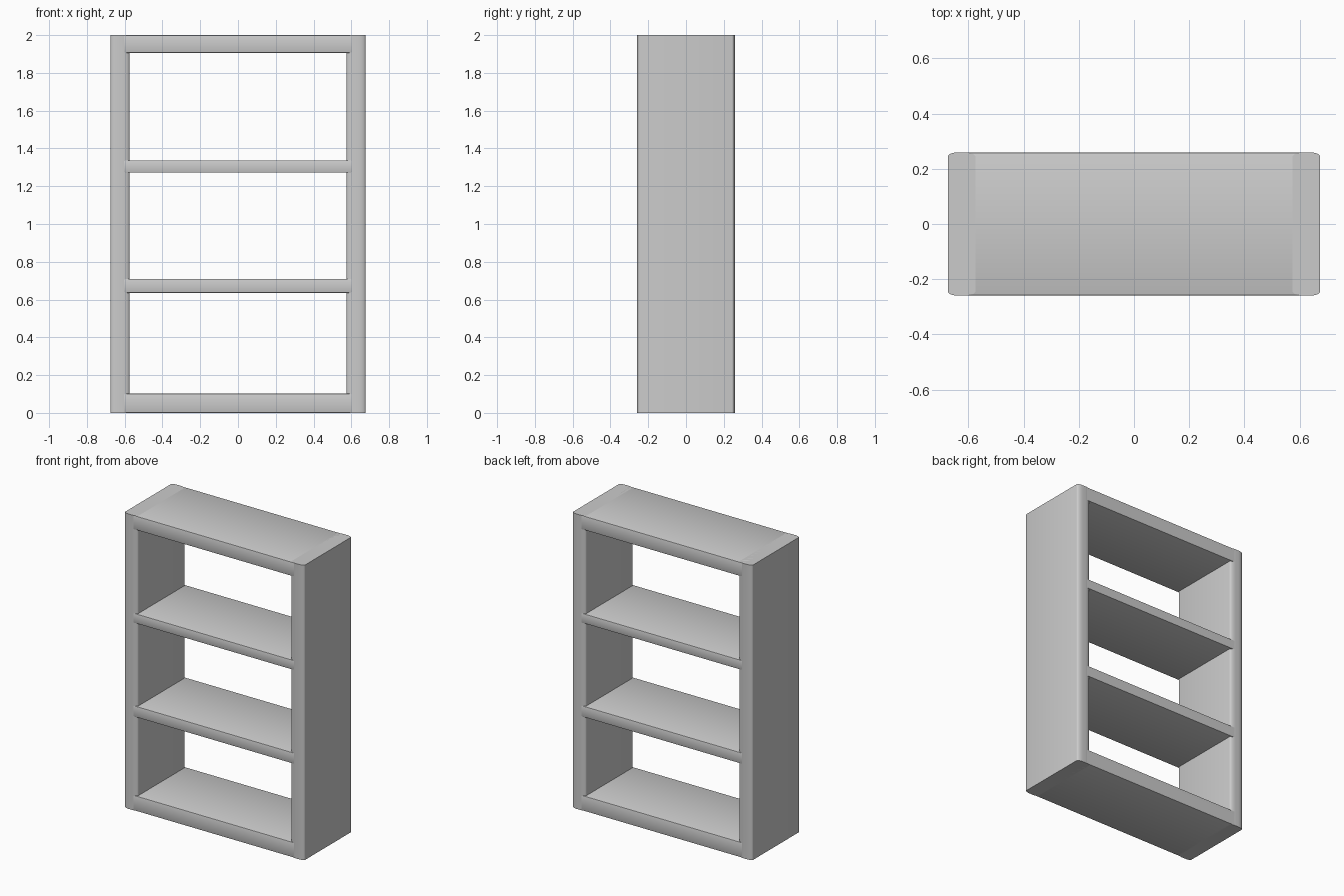
import bpy, bmesh, math

if "Cube" in bpy.data.objects:
    bpy.data.objects.remove(bpy.data.objects["Cube"])

HALF_DEPTH = 0.26
HEIGHT = 2.0


def finish(bm, name):
    bmesh.ops.recalc_face_normals(bm, faces=bm.faces)
    mesh = bpy.data.meshes.new(name)
    bm.to_mesh(mesh)
    bm.free()
    ob = bpy.data.objects.new(name, mesh)
    bpy.context.collection.objects.link(ob)
    bpy.ops.object.select_all(action='DESELECT')
    ob.select_set(True)
    bpy.context.view_layer.objects.active = ob
    bpy.ops.object.shade_smooth_by_angle(angle=math.radians(30))
    return ob


def side_panel(name, x):
    # upright board with softly rounded front and back edges
    half_w, rx, ry, steps = 0.05, 0.04, 0.016, 8
    bm = bmesh.new()
    verts = []
    for q, (sx, sy) in enumerate([(1, 1), (-1, 1), (-1, -1), (1, -1)]):
        for i in range(steps + 1):
            a = math.pi / 2 * (q + i / steps)
            verts.append(bm.verts.new((x + sx * (half_w - rx) + rx * math.cos(a),
                                       sy * (HALF_DEPTH - ry) + ry * math.sin(a), 0)))
    base = bm.faces.new(verts)
    ext = bmesh.ops.extrude_face_region(bm, geom=[base])
    top = [v for v in ext["geom"] if isinstance(v, bmesh.types.BMVert)]
    bmesh.ops.translate(bm, verts=top, vec=(0, 0, HEIGHT))
    finish(bm, name)


def board(name, z0, z1, half_len):
    # horizontal board whose ends are let into the uprights
    bm = bmesh.new()
    bmesh.ops.create_cube(bm, size=1)
    for v in bm.verts:
        v.co = (v.co.x * 2 * half_len, v.co.y * 2 * 0.2592,
                (z0 + z1) / 2 + v.co.z * (z1 - z0))
    edges = [e for e in bm.edges if abs(e.verts[0].co.x - e.verts[1].co.x) > 0.1]
    bmesh.ops.bevel(bm, geom=edges, offset=0.004, segments=2, profile=0.5, affect='EDGES')
    finish(bm, name)


# uprights
for side, x in (("left", -0.625), ("right", 0.625)):
    side_panel(side + "_side_panel", x)

# boards
board("bottom_board", 0.0, 0.102, 0.61)
board("lower_shelf", 0.636, 0.71, 0.605)
board("upper_shelf", 1.272, 1.337, 0.605)
board("top_board", 1.906, HEIGHT, 0.62)
